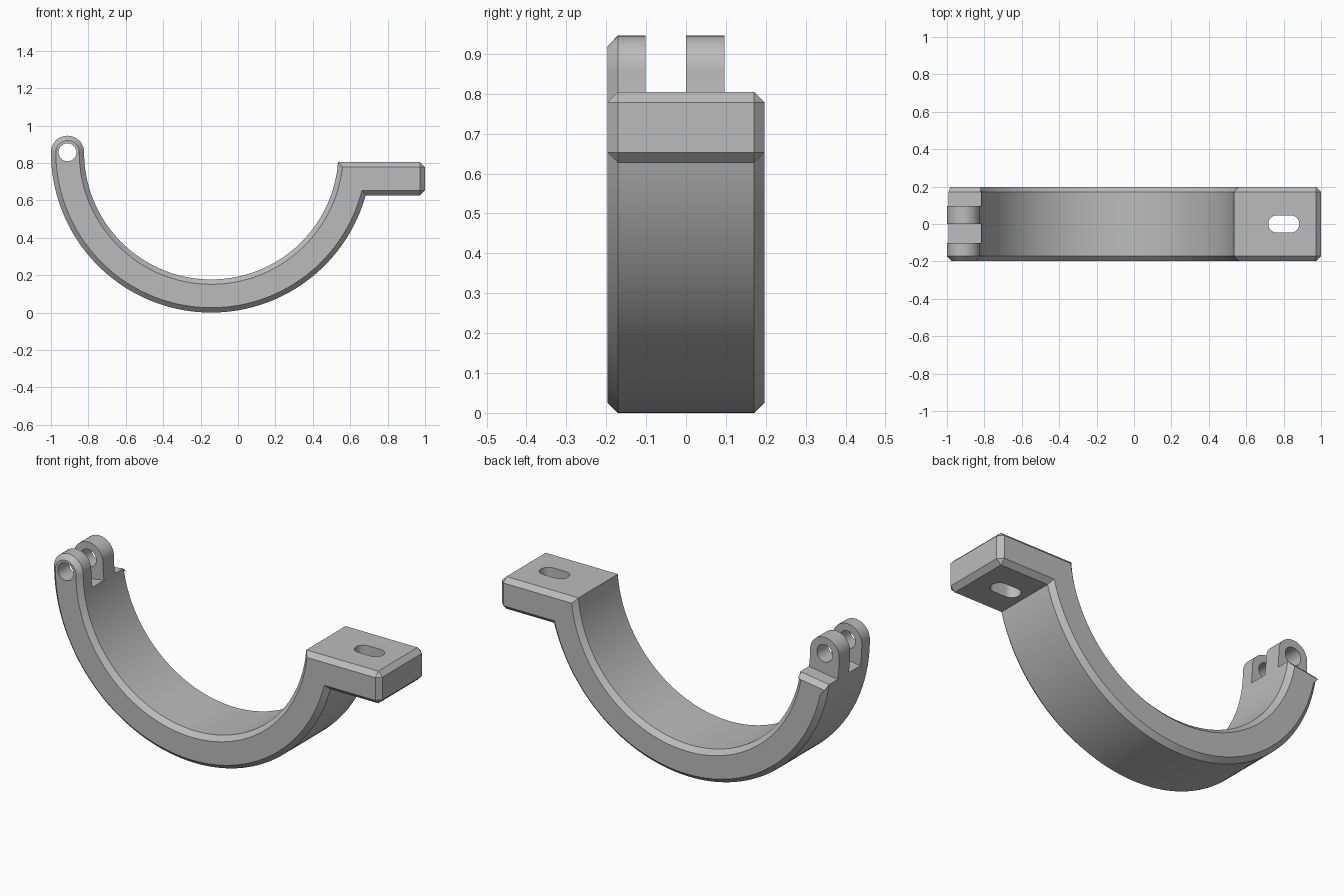
import bpy, bmesh, math
from mathutils import Vector

cube = bpy.data.objects.get("Cube")
if cube:
    bpy.data.objects.remove(cube)

CX, CZ = -0.143, 0.857            # centre of the half ring
R_IN, R_OUT = 0.68, 0.857
CHAMFER = 0.026
TOP, BOTTOM, END = 0.804, 0.627, 1.0   # flange limits
HALF = 0.197                      # half depth
FLOOR = math.radians(-171.8)      # radial end of the arm between the lugs
R_CAP = (R_OUT - R_IN) / 2
LUG_X = CX - (R_IN + R_OUT) / 2

grey = bpy.data.materials.new("plain_grey")
grey.use_nodes = True
colour = (0.5, 0.5, 0.5, 1)
grey.diffuse_color = colour
grey.node_tree.nodes["Principled BSDF"].inputs["Base Color"].default_value = colour


def arc(x, z, r, a, b, n):
    angles = [a + (b - a) * i / n for i in range(n + 1)]
    return [Vector((x + r * math.cos(t), z + r * math.sin(t))) for t in angles]


def inset(points):
    """Mitred inward offset of a counter-clockwise outline."""
    result = []
    for i, p in enumerate(points):
        d1 = (p - points[i - 1]).normalized()
        d2 = (points[(i + 1) % len(points)] - p).normalized()
        n1, n2 = Vector((-d1.y, d1.x)), Vector((-d2.y, d2.x))
        q = p + (n1 + n2) * CHAMFER / (1 + n1.dot(n2))
        if p.x > END - 2 * CHAMFER:      # chamfered flange corners meet in a point
            z = TOP - CHAMFER if p.y > (TOP + BOTTOM) / 2 else BOTTOM + CHAMFER
            q = Vector((END - CHAMFER, z))
        result.append(q)
    return result


def loft(name, rings):
    """Closed solid through (y, outline) rings of equal point count."""
    bm = bmesh.new()
    loops = [[bm.verts.new((p.x, y, p.y)) for p in outline] for y, outline in rings]
    for a, b in zip(loops, loops[1:]):
        for i in range(len(a)):
            bm.faces.new((a[i - 1], a[i], b[i], b[i - 1]))
    bm.faces.new(loops[0])
    bm.faces.new(loops[-1])
    bmesh.ops.remove_doubles(bm, verts=bm.verts, dist=1e-5)
    bmesh.ops.dissolve_limit(bm, angle_limit=0.005, verts=bm.verts, edges=bm.edges)
    bmesh.ops.recalc_face_normals(bm, faces=bm.faces)
    mesh = bpy.data.meshes.new(name)
    bm.to_mesh(mesh)
    bm.free()
    obj = bpy.data.objects.new(name, mesh)
    bpy.context.collection.objects.link(obj)
    mesh.materials.append(grey)
    return obj


# Outline: inner arc, arm tip, outer arc, flange
inner = arc(CX, CZ, R_IN, math.asin((TOP - CZ) / R_IN), FLOOR, 72)
outer = arc(CX, CZ, R_OUT, FLOOR, math.asin((BOTTOM - CZ) / R_OUT), 72)
flange = [Vector(p) for p in (
    (END - CHAMFER, BOTTOM), (END, BOTTOM + CHAMFER),
    (END, TOP - CHAMFER), (END - CHAMFER, TOP))]
round_tip = (arc(CX, CZ, R_IN, FLOOR, -math.pi, 4)[1:]
             + arc(LUG_X, CZ, R_CAP, 0, math.pi, 28)[1:]
             + arc(CX, CZ, R_OUT, -math.pi, FLOOR, 4)[1:-1])
count = len(round_tip) + 1
flat_tip = [inner[-1].lerp(outer[0], i / count) for i in range(1, count)]
lug = inner + round_tip + outer + flange
short = inner + flat_tip + outer + flange

# Half clamp with two hinge lugs
clamp = loft("clamp_half", [
    (-HALF, inset(lug)), (-HALF + CHAMFER, lug), (-0.101, lug),
    (-0.101, short), (0.0, short),
    (0.0, lug), (0.096, lug),
    (0.096, short), (HALF - CHAMFER, short), (HALF, inset(short))])

# Hinge pin hole
pin = arc(LUG_X, CZ, 0.048, 0, 2 * math.pi, 40)[:-1]
pin_cutter = loft("pin_hole_cutter", [(-0.3, pin), (0.3, pin)])

# Bolt slot, drawn in plan and turned upright
slot = (arc(0.838, 0, 0.046, -math.pi / 2, math.pi / 2, 20)
        + arc(0.764, 0, 0.046, math.pi / 2, 1.5 * math.pi, 20))
slot_cutter = loft("bolt_slot_cutter", [(-0.9, slot), (-0.5, slot)])
slot_cutter.rotation_euler.x = -math.pi / 2

bpy.context.view_layer.update()
for cutter in (pin_cutter, slot_cutter):
    cutter.hide_render = True
    cutter.hide_set(True)
    cut = clamp.modifiers.new(cutter.name, 'BOOLEAN')
    cut.operation = 'DIFFERENCE'
    cut.solver = 'EXACT'
    cut.object = cutter

# Apply the cuts, then smooth the curved faces only
bpy.ops.object.select_all(action='DESELECT')
bpy.context.view_layer.objects.active = clamp
clamp.select_set(True)
for name in [m.name for m in clamp.modifiers]:
    bpy.ops.object.modifier_apply(modifier=name)
for cutter in (pin_cutter, slot_cutter):
    bpy.data.objects.remove(cutter)
bpy.ops.object.shade_smooth_by_angle(angle=math.radians(20))
